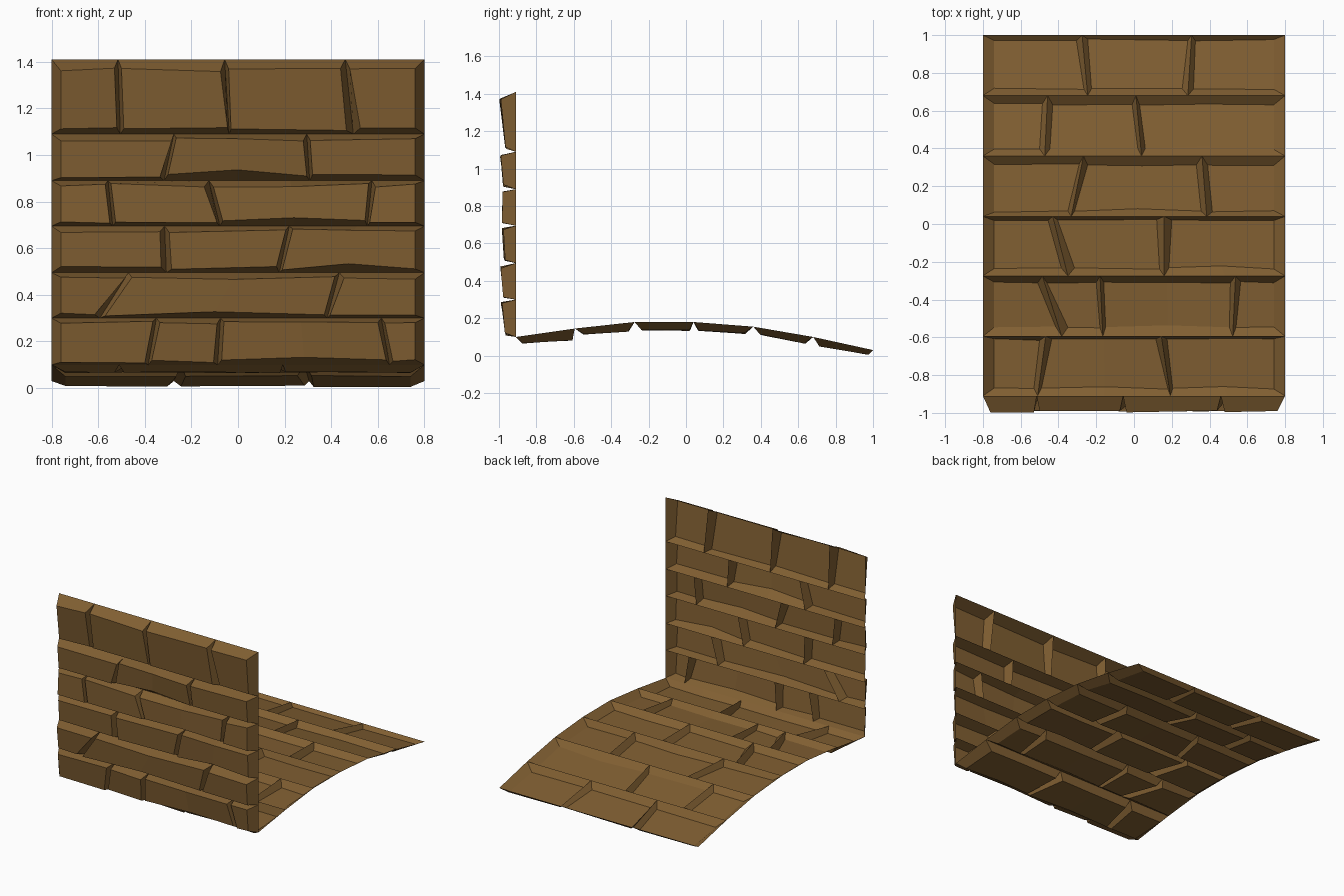
import bpy, bmesh, random
from mathutils import Vector

if "Cube" in bpy.data.objects:
    bpy.data.objects.remove(bpy.data.objects["Cube"])

random.seed(4)
HALF = 0.8

mat = bpy.data.materials.new("brown_brick")
mat.diffuse_color = (0.22, 0.115, 0.032, 1)
mat.use_nodes = True
mat.node_tree.nodes["Principled BSDF"].inputs["Base Color"].default_value = mat.diffuse_color


def brick(bm, place, length, base, face, lo, hi, d_lo, d_hi, jit):
    """Open-backed bevelled block. base / face = (left_bottom, left_top, right_bottom, right_top)."""
    lerp = lambda a, b, t: a + (b - a) * t
    r = lambda s: random.uniform(-s, s)
    long_brick = face[2] - face[0] > 0.5
    grid = []
    for t in ((0, 0.5, 1) if long_brick else (0, 1)):
        bump = jit if t == 0.5 else 0
        grid.append([bm.verts.new(place(*p)) for p in (
            (lerp(base[0], base[2], t), 0, 0),
            (lerp(face[0], face[2], t), lo + r(jit * 0.4) + bump, d_lo + r(jit * 0.25)),
            (lerp(face[1], face[3], t), hi + r(jit * 0.4), d_hi + r(jit * 0.25)),
            (lerp(base[1], base[3], t), length, 0))])
    for a, b in zip(grid, grid[1:]):
        for i in range(3):
            bm.faces.new((a[i], b[i], b[i + 1], a[i + 1]))
    a, b = grid[0], grid[-1]
    bm.faces.new((a[0], a[1], a[2], a[3]))
    bm.faces.new((b[3], b[2], b[1], b[0]))


def sheet(name, profile, rows, end, jit):
    """Courses of bricks along a (y, z) profile; blocks stick out from its outer side."""
    bm = bmesh.new()
    for (p, q), (lo, hi, d_lo, d_hi, joints) in zip(zip(profile, profile[1:]), rows):
        p, q = Vector((0, *p)), Vector((0, *q))
        length = (q - p).length
        along = (q - p) / length
        out = along.cross(Vector((1, 0, 0)))
        if name == "brick_wall":
            out = Vector((0, -1, 0))
        else:
            out = -out if out.z > 0 else out
        place = lambda x, v, d: Vector((x, 0, 0)) + p + along * v + out * d
        # each joint: left edge bottom, left edge top, right edge bottom, right edge top
        cuts = [(None, None, -HALF + end, -HALF + end)] + joints + [(HALF - end, HALF - end, None, None)]

        def mid(c):
            if c[0] is None:
                return -HALF, -HALF
            if c[2] is None:
                return HALF, HALF
            return (c[0] + c[2]) / 2, (c[1] + c[3]) / 2
        for l, r in zip(cuts, cuts[1:]):
            brick(bm, place, length, mid(l) + mid(r), (l[2], l[3], r[0], r[1]),
                  lo, length - hi, d_lo, d_hi, jit)
    bmesh.ops.remove_doubles(bm, verts=bm.verts, dist=1e-4)
    bmesh.ops.recalc_face_normals(bm, faces=bm.faces)
    me = bpy.data.meshes.new(name)
    bm.to_mesh(me)
    bm.free()
    me.materials.append(mat)
    ob = bpy.data.objects.new(name, me)
    bpy.context.collection.objects.link(ob)


# upright wall, courses from bottom to top
wall_z = [0.10, 0.30, 0.495, 0.695, 0.89, 1.09, 1.41]
sheet("brick_wall", [(-0.91, z) for z in wall_z], [
    (0.015, 0.02, 0.055, 0.075, [(-.40, -.365, -.37, -.335), (-.105, -.09, -.07, -.06), (.635, .60, .665, .63)]),
    (0.015, 0.025, 0.065, 0.08, [(-.615, -.485, -.57, -.455), (.37, .415, .395, .455)]),
    (0.02, 0.02, 0.06, 0.07, [(-.33, -.335, -.285, -.295), (.165, .205, .19, .235)]),
    (0.02, 0.02, 0.07, 0.07, [(-.55, -.57, -.525, -.545), (-.09, -.145, -.065, -.105), (.545, .56, .565, .59)]),
    (0.02, 0.025, 0.065, 0.08, [(-.335, -.285, -.30, -.265), (.295, .28, .32, .31)]),
    (0.02, 0.045, 0.055, 0.083, [(-.52, -.53, -.49, -.50), (-.045, -.075, -.03, -.04), (.465, .44, .525, .48)]),
], 0.04, 0.02)

# arched floor, courses from the wall to the back, blocks hang underneath
floor_yz = [(-.91, .10), (-.595, .145), (-.275, .18), (.04, .18), (.36, .155), (.68, .10), (1.0, .03)]
sheet("brick_floor", floor_yz, [
    (0.035, 0.025, 0.038, 0.06, [(-.53, -.50, -.49, -.435), (.18, .115, .205, .175)]),
    (0.045, 0.04, 0.035, 0.045, [(-.415, -.51, -.35, -.46), (-.18, -.20, -.15, -.16), (.505, .51, .54, .565)]),
    (0.04, 0.02, 0.042, 0.045, [(-.385, -.455, -.315, -.405), (.135, .12, .185, .20)]),
    (0.03, 0.045, 0.042, 0.04, [(-.35, -.29, -.315, -.245), (.355, .33, .415, .39)]),
    (0.045, 0.04, 0.035, 0.04, [(-.50, -.485, -.445, -.43), (.02, -.01, .06, .03)]),
    (0.045, 0.02, 0.04, 0.028, [(-.265, -.305, -.225, -.245), (.255, .285, .315, .325)]),
], 0.06, 0.012)
